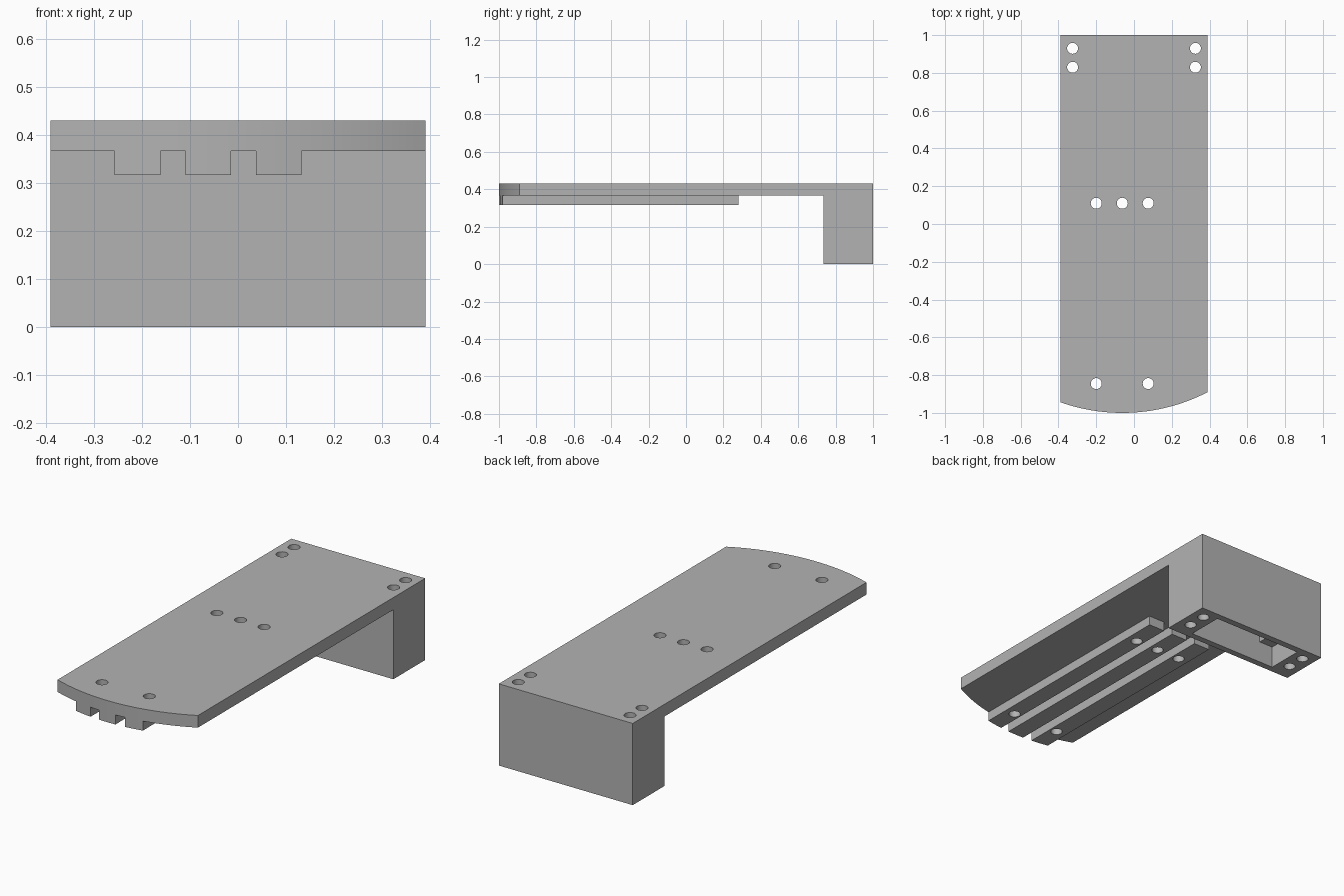
import bpy, bmesh, math

cube = bpy.data.objects.get("Cube")
if cube:
    bpy.data.objects.remove(cube, do_unlink=True)

grey = bpy.data.materials.new("plain grey")
grey.use_nodes = True
colour = (0.45, 0.45, 0.45, 1)
grey.diffuse_color = colour
grey.node_tree.nodes["Principled BSDF"].inputs["Base Color"].default_value = colour

HALF_W, TOP, UNDER, RIB_Z = 0.39, 0.43, 0.366, 0.316


def prism(name, outline, z0, z1):
    """Extrude a closed xy outline from z0 up to z1."""
    bm = bmesh.new()
    face = bm.faces.new([bm.verts.new((x, y, z0)) for x, y in outline])
    new = bmesh.ops.extrude_face_region(bm, geom=[face])["geom"]
    bmesh.ops.translate(bm, vec=(0, 0, z1 - z0),
                        verts=[v for v in new if isinstance(v, bmesh.types.BMVert)])
    bmesh.ops.recalc_face_normals(bm, faces=bm.faces)
    mesh = bpy.data.meshes.new(name)
    bm.to_mesh(mesh)
    bm.free()
    mesh.materials.append(grey)
    obj = bpy.data.objects.new(name, mesh)
    bpy.context.collection.objects.link(obj)
    return obj


def box(name, x0, x1, y0, y1, z0, z1):
    return prism(name, [(x0, y0), (x1, y0), (x1, y1), (x0, y1)], z0, z1)


def combine(target, tool, operation):
    """Apply a boolean and discard the tool object."""
    bpy.context.view_layer.objects.active = target
    mod = target.modifiers.new(operation, 'BOOLEAN')
    mod.operation, mod.solver, mod.object = operation, 'EXACT', tool
    bpy.ops.object.modifier_apply(modifier=mod.name)
    bpy.data.objects.remove(tool, do_unlink=True)


# Top plate with the deep block under its rear end
body = box("mounting_bracket", -HALF_W, HALF_W, -1.1, 1, UNDER, TOP)
combine(body, box("rear_block", -HALF_W, HALF_W, 0.735, 1, 0, TOP), 'UNION')

# Three guide ribs under the plate
rib_centres = (-0.209, -0.062, 0.085)
for c in rib_centres:
    combine(body, box("rib", c - 0.0475, c + 0.0475, -1.1, 0.28, RIB_Z, TOP - 0.02), 'UNION')

# Curved front end, trimming plate and ribs together
arc_x, arc_y, radius = -0.062, -0.016, 0.984
a0 = math.asin((-HALF_W - arc_x) / radius)
a1 = math.asin((HALF_W - arc_x) / radius)
steps = 32
front = []
for i in range(steps + 1):
    a = a0 + (a1 - a0) * i / steps
    front.append((arc_x + radius * math.sin(a), arc_y - radius * math.cos(a)))
outline = [(-1, front[0][1])] + front + [(1, front[-1][1]), (1, 1.2), (-1, 1.2)]
combine(body, prism("front_trim", outline, -0.5, 1), 'INTERSECT')

# Pocket in the block: wide mouth, narrower deep part
combine(body, box("pocket_mouth", -0.262, 0.262, 0.769, 0.965, -0.1, 0.116), 'DIFFERENCE')
combine(body, box("pocket_deep", -0.18, 0.18, 0.769, 0.965, 0.05, UNDER), 'DIFFERENCE')

# Screw holes
holes = [(s * 0.325, y) for s in (-1, 1) for y in (0.83, 0.93)]
holes += [(x, 0.11) for x in (-0.2, -0.062, 0.075)]
holes += [(x, -0.845) for x in (-0.2, 0.075)]
for x, y in holes:
    ring = [(x + 0.029 * math.cos(k * math.tau / 32),
             y + 0.029 * math.sin(k * math.tau / 32)) for k in range(32)]
    combine(body, prism("drill", ring, -0.1, 0.6), 'DIFFERENCE')

# Smooth the curved walls, keep the corners crisp
bpy.ops.object.select_all(action='DESELECT')
body.select_set(True)
bpy.context.view_layer.objects.active = body
bpy.ops.object.shade_smooth_by_angle(angle=math.radians(30))
